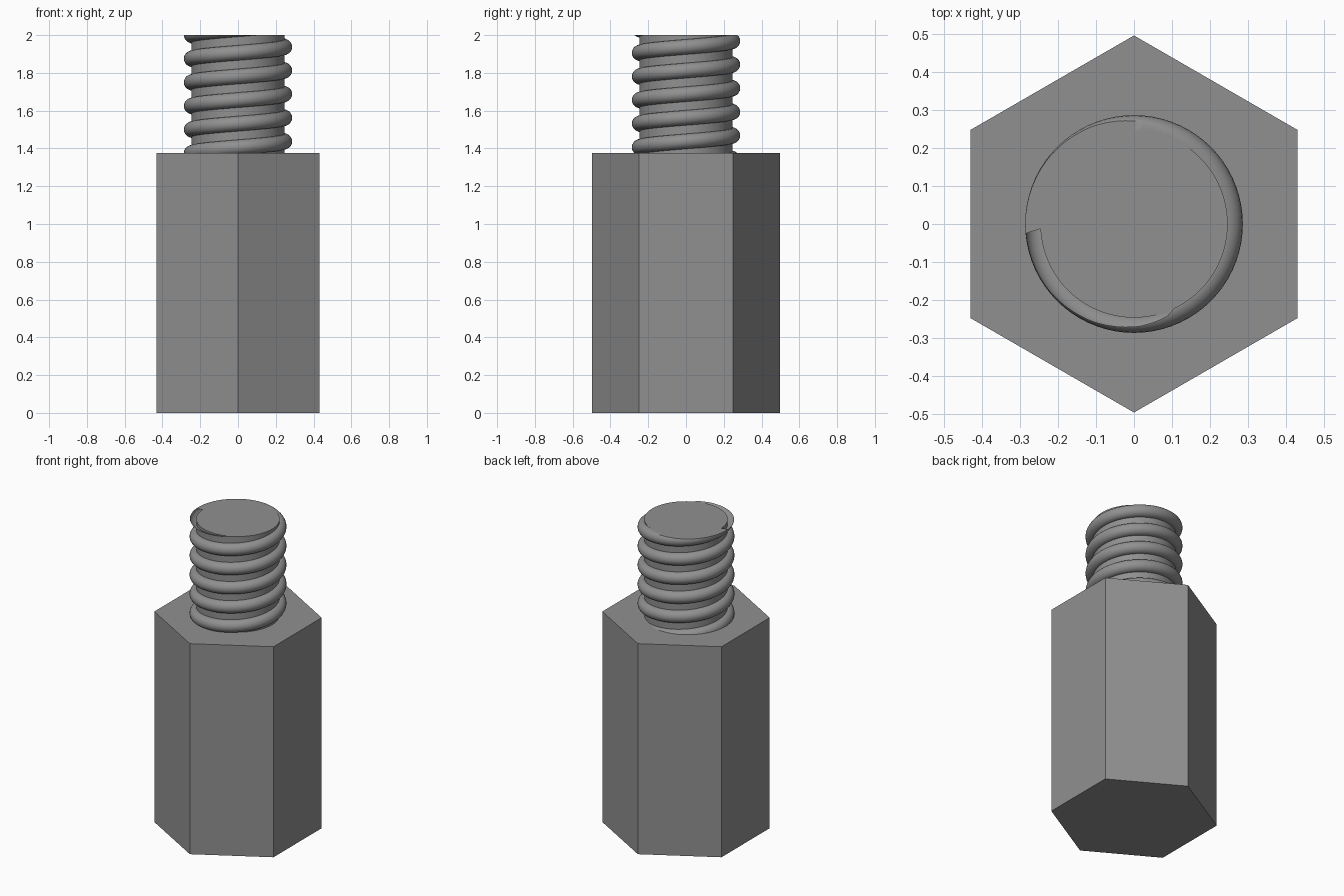
import bpy, bmesh, math

if "Cube" in bpy.data.objects:
    bpy.data.objects.remove(bpy.data.objects["Cube"])

HEX_TOP, TOP = 1.375, 2.0
SHAFT_R, TUBE_R, PITCH = 0.247, 0.04, 0.125

steel = bpy.data.materials.new("grey_steel")
steel.diffuse_color = (0.28, 0.28, 0.28, 1)
steel.use_nodes = True
steel.node_tree.nodes["Principled BSDF"].inputs["Base Color"].default_value = steel.diffuse_color


def finish(name, bm, smooth=False):
    bmesh.ops.recalc_face_normals(bm, faces=bm.faces)
    mesh = bpy.data.meshes.new(name)
    bm.to_mesh(mesh)
    bm.free()
    mesh.materials.append(steel)
    obj = bpy.data.objects.new(name, mesh)
    bpy.context.collection.objects.link(obj)
    if smooth:
        bpy.ops.object.select_all(action='DESELECT')
        obj.select_set(True)
        bpy.context.view_layer.objects.active = obj
        bpy.ops.object.shade_smooth_by_angle(angle=math.radians(35))
    return obj


def prism(name, sides, radius, z0, z1, turn=0.0, smooth=False):
    bm = bmesh.new()
    ring = [bm.verts.new((radius * math.cos(turn + math.tau * i / sides),
                          radius * math.sin(turn + math.tau * i / sides), z0))
            for i in range(sides)]
    base = bm.faces.new(ring)
    lifted = bmesh.ops.extrude_face_region(bm, geom=[base], use_keep_orig=True)["geom"]
    top = [v for v in lifted if isinstance(v, bmesh.types.BMVert)]
    bmesh.ops.translate(bm, verts=top, vec=(0, 0, z1 - z0))
    return finish(name, bm, smooth)


# Hexagonal body and plain core of the stud
prism("hex_body", 6, 0.497, 0, HEX_TOP, math.pi / 2)
prism("stud_core", 96, SHAFT_R, HEX_TOP, TOP, 0, True)

# Right-handed round thread: a circle swept along a helix
STEPS, SIDES, TURNS = 72, 20, 7
bm = bmesh.new()
rings = []
for i in range(STEPS * TURNS + 1):
    a = math.pi + math.tau * i / STEPS
    z = TOP + PITCH * (i / STEPS - TURNS + 1)
    ring = []
    for j in range(SIDES):
        b = math.tau * j / SIDES
        r = SHAFT_R + TUBE_R * math.cos(b)
        ring.append(bm.verts.new((r * math.cos(a), r * math.sin(a),
                                  z + TUBE_R * math.sin(b))))
    rings.append(ring)
for lo, hi in zip(rings, rings[1:]):
    for j in range(SIDES):
        k = (j + 1) % SIDES
        bm.faces.new((lo[j], lo[k], hi[k], hi[j]))

# Trim the thread flush with the stud end and the body, then close the cuts
for z, up in ((TOP, 1), (HEX_TOP, -1)):
    cut = bmesh.ops.bisect_plane(bm, geom=bm.verts[:] + bm.edges[:] + bm.faces[:],
                                 plane_co=(0, 0, z), plane_no=(0, 0, up),
                                 clear_outer=True)["geom_cut"]
    edges = [e for e in cut if isinstance(e, bmesh.types.BMEdge)]
    bmesh.ops.triangle_fill(bm, edges=edges, use_beauty=True)
finish("thread", bm, True)
